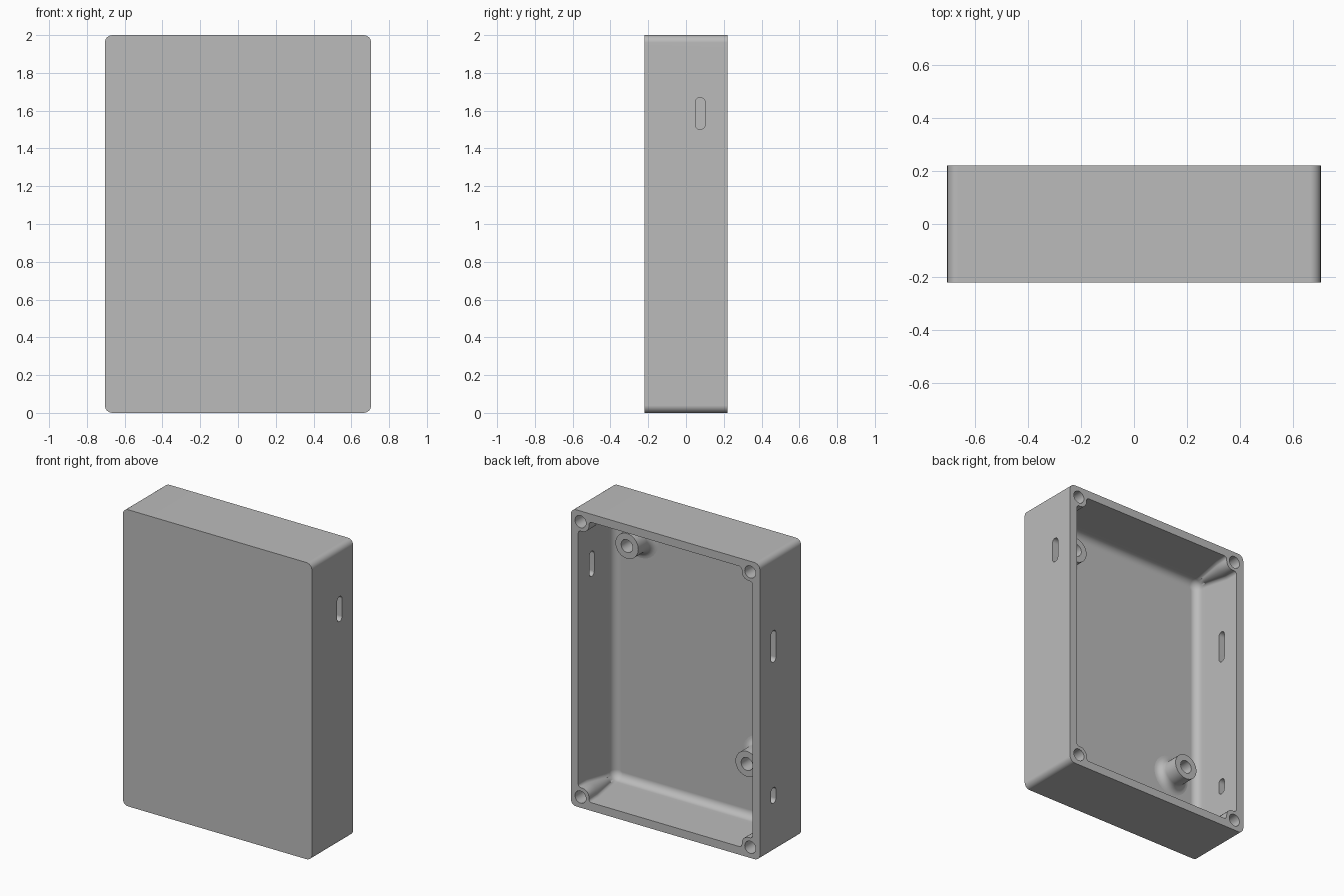
import bpy, bmesh
from math import sin, cos, pi, radians
from mathutils import Vector

if "Cube" in bpy.data.objects:
    bpy.data.objects.remove(bpy.data.objects["Cube"], do_unlink=True)

W, D, H = 1.41, 0.44, 2.0      # outer size
WALL = 0.055
BACK, FRONT = D / 2, -D / 2
FLOOR = FRONT + WALL
STEPS = 7

grey = bpy.data.materials.new("grey_plastic")
grey.use_nodes = True
grey.diffuse_color = (0.5, 0.5, 0.5, 1)
grey.node_tree.nodes["Principled BSDF"].inputs["Base Color"].default_value = (0.5, 0.5, 0.5, 1)


def arc(cx, cy, r, a, b, n=STEPS):
    """Points on an arc between two angles in degrees."""
    angles = [radians(a + (b - a) * i / (n - 1)) for i in range(n)]
    return [Vector((cx + r * cos(t), cy + r * sin(t))) for t in angles]


def loft(name, rings):
    """Closed solid through rings of equal point count."""
    bm = bmesh.new()
    loops = [[bm.verts.new(p) for p in ring] for ring in rings]
    n = len(loops[0])
    for a, b in zip(loops, loops[1:]):
        for i in range(n):
            j = (i + 1) % n
            bm.faces.new((a[i], a[j], b[j], b[i]))
    bm.faces.new(loops[0])
    bm.faces.new(loops[-1])
    bmesh.ops.recalc_face_normals(bm, faces=bm.faces)
    mesh = bpy.data.meshes.new(name)
    bm.to_mesh(mesh)
    bm.free()
    ob = bpy.data.objects.new(name, mesh)
    ob.data.materials.append(grey)
    bpy.context.collection.objects.link(ob)
    return ob


def ring_at(y, corner, inset=0.0):
    """Rectangle outline at depth y, with one corner path mirrored to all four."""
    hx, hz = W / 2 - inset, H / 2 - inset
    pts = []
    for sx, sz in ((1, 1), (-1, 1), (-1, -1), (1, -1)):
        path = corner if sx == sz else corner[::-1]
        pts += [(sx * (hx - p.x), y, H / 2 + sz * (hz - p.y)) for p in path]
    return pts


def round_corner(r, n):
    return arc(r, r, r, 180, 270, n)


def cut(target, cutter):
    mod = target.modifiers.new("cut", 'BOOLEAN')
    mod.operation, mod.solver, mod.object = 'DIFFERENCE', 'EXACT', cutter
    bpy.context.view_layer.objects.active = target
    bpy.ops.object.modifier_apply(modifier=mod.name)
    bpy.data.objects.remove(cutter, do_unlink=True)


def finish(ob):
    bpy.ops.object.select_all(action='DESELECT')
    ob.select_set(True)
    bpy.context.view_layer.objects.active = ob
    bpy.ops.object.shade_smooth_by_angle(angle=radians(30))
    mod = ob.modifiers.new("even_shading", 'WEIGHTED_NORMAL')
    mod.keep_sharp = True


# Outer block with rounded upright corners
outer = round_corner(0.04, STEPS)
shell = loft("enclosure_shell", [ring_at(FRONT, outer), ring_at(BACK, outer)])

# Cavity: corner screw posts taper away towards a filleted floor
S, F, R = 0.08, 0.02, 0.05     # post size, inner fillet, post rounding
post = (arc(F, S + F, F, 180, 270) + arc(S - R, S - R, R, 90, 0)
        + arc(S + F, F, F, 180, 270))
N = len(post)
CORNER, FILLET = 0.06, 0.05
plain = round_corner(CORNER, N)
rings = [ring_at(BACK + 0.1, post, WALL), ring_at(BACK - 0.09, post, WALL),
         ring_at(BACK - 0.3, plain, WALL)]
for p in arc(FILLET, FILLET, FILLET, 180, 270):
    rings.append(ring_at(FLOOR + p.y, round_corner(CORNER - p.x, N), WALL + p.x))
cut(shell, loft("cavity_cutter", rings))

# Blind screw holes in the corner posts
for sx in (-1, 1):
    for z in (0.072, H - 0.072):
        x = sx * (W / 2 - 0.072)
        cut(shell, loft("hole_cutter", [
            [(x + p.x, y, z + p.y) for p in arc(0, 0, 0.041, 0, 345, 24)]
            for y in (BACK - 0.13, BACK + 0.1)]))

# Rounded slots through the side walls: side, centre height, length
for side, z, length in ((1, 1.585, 0.17), (-1, 1.39, 0.215), (-1, 0.385, 0.108)):
    r, y = 0.026, 0.075
    h = length / 2 - r
    outline = arc(y, z + h, r, 0, 180, 9) + arc(y, z - h, r, 180, 360, 9)
    cut(shell, loft("slot_cutter", [[(x, p.x, p.y) for p in outline]
                                    for x in (side * (W / 2 - 0.1), side * (W / 2 + 0.1))]))
finish(shell)

# Two mounting bosses on the floor, with a filleted foot and a blind hole
TIP, RAD, BORE, FOOT = -0.02, 0.085, 0.043, 0.05
foot = arc(RAD + FOOT, FLOOR + FOOT, FOOT, 180, 270)
profile = [Vector((BORE, FLOOR + 0.01)), Vector((BORE, TIP)), Vector((RAD, TIP))] + foot
profile.append(Vector((RAD + FOOT, FLOOR - 0.01)))
for name, x, z in (("upper_mounting_boss", 0.455, 1.72), ("lower_mounting_boss", -0.44, 0.49)):
    boss = loft(name, [[(x + p.x * cos(t), p.y, z + p.x * sin(t))
                        for t in (2 * pi * i / 32 for i in range(32))] for p in profile])
    finish(boss)
